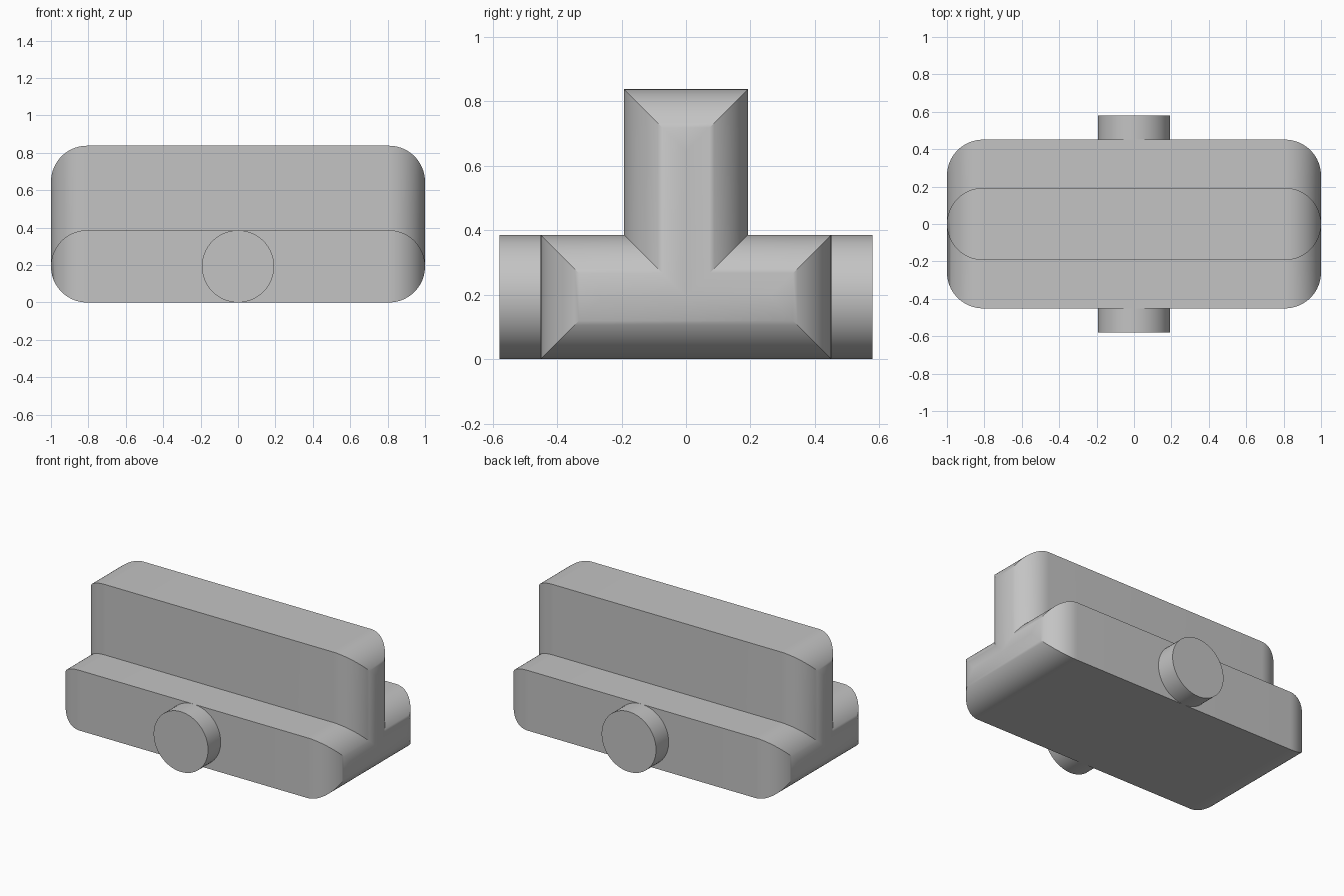
import bpy
import bmesh
from math import sin, cos, pi, radians

if "Cube" in bpy.data.objects:
    bpy.data.objects.remove(bpy.data.objects["Cube"], do_unlink=True)

R = 0.193        # edge rounding, half the wall thickness
BASE_Y = 0.451   # half depth of the base
TOP = 0.838      # height of the upright
PIN_Y = 0.579    # outer ends of the pins
STEPS = 20

grey = bpy.data.materials.new("plain grey")
grey.use_nodes = True
colour = (0.55, 0.55, 0.55, 1)
grey.diffuse_color = colour
grey.node_tree.nodes["Principled BSDF"].inputs["Base Color"].default_value = colour


def finish(obj):
    obj.data.materials.append(grey)
    bpy.ops.object.select_all(action="DESELECT")
    obj.select_set(True)
    bpy.context.view_layer.objects.active = obj
    bpy.ops.object.shade_smooth_by_angle(angle=radians(30))


def tee(d):
    """Inverted T outline in y and z, offset inward by d."""
    half = [(BASE_Y - d, d), (BASE_Y - d, 2 * R - d), (R - d, 2 * R - d), (R - d, TOP - d)]
    return half + [(-y, z) for y, z in reversed(half)]


# Body: T outline swept along x, with quarter-round ends
sections = []
for i in range(STEPS + 1):
    a = pi / 2 * i / STEPS
    sections.append((1 - R + R * sin(a), min(R * (1 - cos(a)), 0.99 * R)))
sections = [(-x, d) for x, d in reversed(sections)] + sections

bm = bmesh.new()
rings = [[bm.verts.new((x, y, z)) for y, z in tee(d)] for x, d in sections]
for lower, upper in zip(rings, rings[1:]):
    for k in range(len(lower)):
        n = (k + 1) % len(lower)
        bm.faces.new((lower[k], lower[n], upper[n], upper[k]))
bm.faces.new(rings[0])
bm.faces.new(rings[-1])
bmesh.ops.recalc_face_normals(bm, faces=bm.faces)
mesh = bpy.data.meshes.new("tee_body")
bm.to_mesh(mesh)
bm.free()
body = bpy.data.objects.new("tee_body", mesh)
bpy.context.collection.objects.link(body)
finish(body)

# Round pins on the front and back of the base
for name, side in (("front_pin", -1), ("back_pin", 1)):
    inner = BASE_Y - 0.05
    bpy.ops.mesh.primitive_cylinder_add(
        vertices=64, radius=R, depth=PIN_Y - inner,
        location=(0, side * (PIN_Y + inner) / 2, R), rotation=(pi / 2, 0, 0))
    pin = bpy.context.object
    pin.name = name
    finish(pin)
